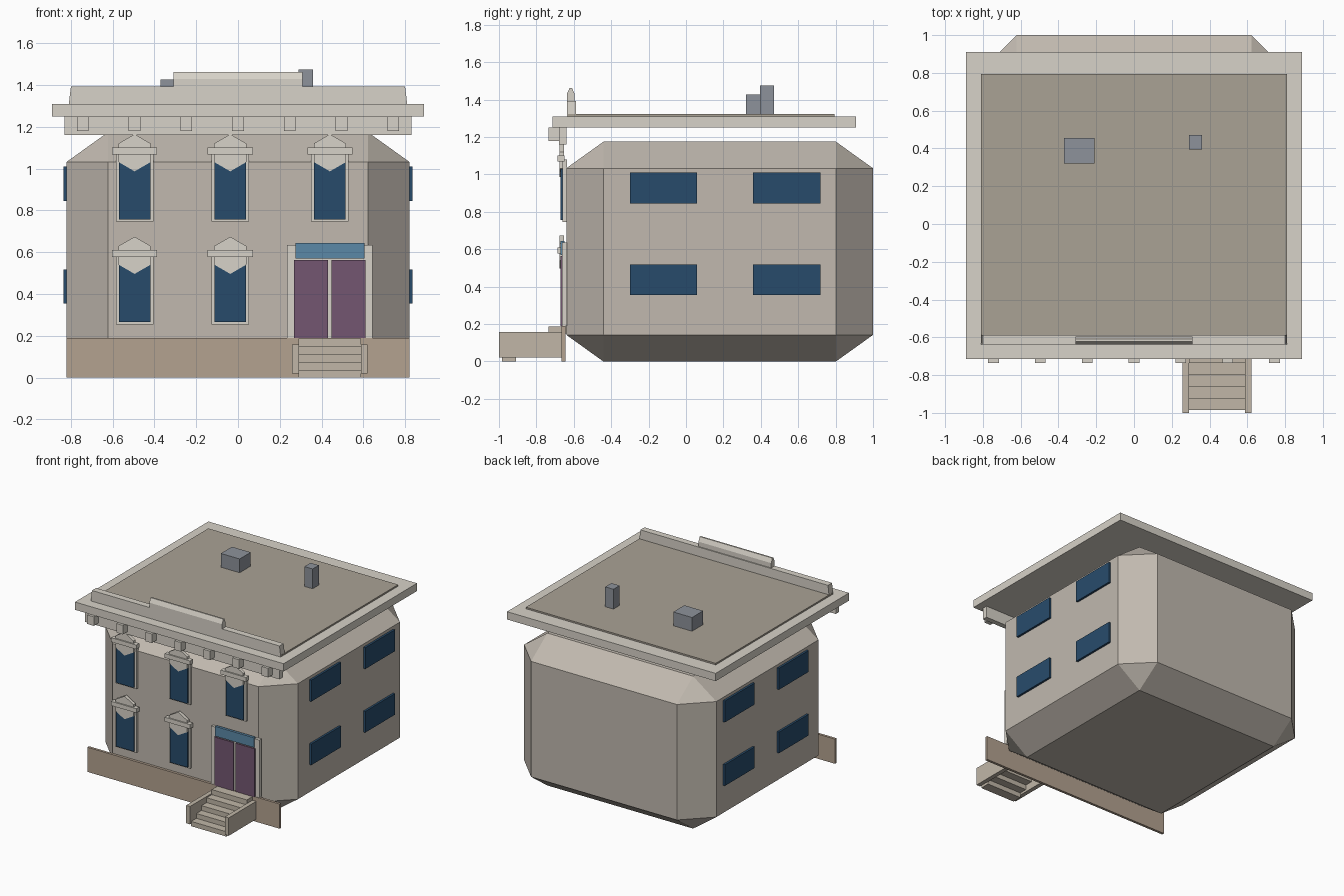
import bpy, bmesh, math
from mathutils import Matrix, Vector

if "Cube" in bpy.data.objects:
    bpy.data.objects.remove(bpy.data.objects["Cube"])


def material(name, rgb):
    m = bpy.data.materials.new(name)
    m.diffuse_color = (*[c ** 2.2 for c in rgb], 1)
    m.use_nodes = True
    m.node_tree.nodes["Principled BSDF"].inputs["Base Color"].default_value = m.diffuse_color
    return m


STONE = material("wall_stone", (0.75, 0.72, 0.68))
TRIM = material("pale_trim", (0.84, 0.82, 0.78))
ROOF = material("roof_felt", (0.66, 0.63, 0.58))
PLINTH = material("tan_plinth", (0.70, 0.63, 0.56))
STEP = material("step_stone", (0.75, 0.71, 0.65))
GLASS = material("dark_glass", (0.17, 0.30, 0.42))
DOOR = material("purple_door", (0.45, 0.34, 0.44))
TRANSOM = material("light_glass", (0.36, 0.53, 0.65))
METAL = material("vent_grey", (0.55, 0.57, 0.60))


def finish(name, bm, mat):
    bmesh.ops.recalc_face_normals(bm, faces=bm.faces)
    me = bpy.data.meshes.new(name)
    bm.to_mesh(me)
    bm.free()
    me.materials.append(mat)
    ob = bpy.data.objects.new(name, me)
    bpy.context.collection.objects.link(ob)
    return ob


def box(name, x, y, z, mat, bevel=0):
    """Box from ranges; bevel is a fraction of each side."""
    bm = bmesh.new()
    bmesh.ops.create_cube(bm, size=1)
    if bevel:
        bmesh.ops.bevel(bm, geom=bm.edges[:], offset=bevel, segments=1,
                        affect='EDGES', profile=0.5)
    r = (x, y, z)
    bmesh.ops.scale(bm, vec=[b - a for a, b in r], verts=bm.verts)
    bmesh.ops.translate(bm, vec=[(a + b) / 2 for a, b in r], verts=bm.verts)
    return finish(name, bm, mat)


def prism(name, points, direction, mat):
    """Extrude a closed outline along a direction."""
    bm = bmesh.new()
    face = bm.faces.new([bm.verts.new(p) for p in points])
    ext = bmesh.ops.extrude_face_region(bm, geom=[face], use_keep_orig=True)
    vs = [g for g in ext["geom"] if isinstance(g, bmesh.types.BMVert)]
    bmesh.ops.translate(bm, vec=Vector(direction), verts=vs)
    return finish(name, bm, mat)


# Chamfered main block and tan plinth on the front
box("main_block", (-0.82, 0.82), (-0.64, 1.0), (0, 1.175), STONE, 0.121)
box("front_plinth", (-0.82, 0.82), (-0.665, -0.645), (0, 0.19), PLINTH)

# Roof slab, roof surface and vents
box("roof_slab", (-0.89, 0.89), (-0.715, 0.91), (1.25, 1.31), TRIM)
box("roof_surface", (-0.81, 0.81), (-0.63, 0.795), (1.29, 1.322), ROOF)
box("large_vent", (-0.37, -0.21), (0.32, 0.455), (1.31, 1.428), METAL)
box("small_vent", (0.29, 0.36), (0.395, 0.47), (1.31, 1.475), METAL)

# Parapet with slightly tapered ends and a ridged raised centre
prism("parapet", [(-0.81, -0.637, 1.31), (0.81, -0.637, 1.31), (0.80, -0.637, 1.393),
                  (-0.80, -0.637, 1.393)], (0, 0.05, 0), TRIM)
prism("parapet_cap", [(-0.31, y, z) for y, z in
                      ((-0.637, 1.39), (-0.637, 1.43), (-0.622, 1.463),
                       (-0.61, 1.463), (-0.595, 1.43), (-0.595, 1.39))],
      (0.62, 0, 0), TRIM)

# Cornice band and brackets
box("cornice_band", (-0.83, 0.83), (-0.68, -0.64), (1.16, 1.25), TRIM)
for i in range(7):
    cx = (i - 3) * 0.248
    box("cornice_bracket", (cx - 0.028, cx + 0.028), (-0.735, -0.67), (1.18, 1.25), TRIM)


# Front windows: frame, glass, lintel and six-sided pediment
def front_window(cx, z):
    box("window_frame", (cx - 0.09, cx + 0.09), (-0.66, -0.635), (z - 0.01, z + 0.325), TRIM)
    box("window_glass", (cx - 0.075, cx + 0.075), (-0.67, -0.65), (z, z + 0.29), GLASS)
    box("window_lintel", (cx - 0.108, cx + 0.108), (-0.686, -0.65), (z + 0.312, z + 0.345), TRIM)
    hexagon = [(cx + 0.089 * math.sin(k * math.pi / 3), -0.676,
                z + 0.32 + 0.089 * math.cos(k * math.pi / 3)) for k in range(6)]
    prism("window_pediment", hexagon, (0, 0.025, 0), TRIM)


for cx in (-0.495, -0.037, 0.44):
    front_window(cx, 0.756)
    if cx < 0.2:
        front_window(cx, 0.265)

# Side windows
for s in (-1, 1):
    for y in ((-0.30, 0.06), (0.357, 0.718)):
        for z in ((0.355, 0.518), (0.845, 1.01)):
            box("side_window", sorted((s * 0.81, s * 0.836)), y, z, GLASS)

# Entrance
box("door_surround", (0.235, 0.645), (-0.662, -0.635), (0.19, 0.635), TRIM)
for x in (0.268, 0.448):
    box("door_leaf", (x, x + 0.163), (-0.672, -0.65), (0.19, 0.563), DOOR)
box("door_transom", (0.275, 0.605), (-0.67, -0.65), (0.57, 0.645), TRANSOM)

# Stairs with cheek walls
for i in range(5):
    y = -0.985 + 0.0625 * i
    box("stair_step", (0.29, 0.59), (y, y + 0.075), (0.037 * i, 0.037 * (i + 1)), STEP)
box("stair_landing", (0.29, 0.59), (-0.735, -0.64), (0.15, 0.187), STEP)
for x in (0.258, 0.588):
    box("stair_cheek", (x, x + 0.033), (-1.0, -0.66), (0.02, 0.158), STEP)
